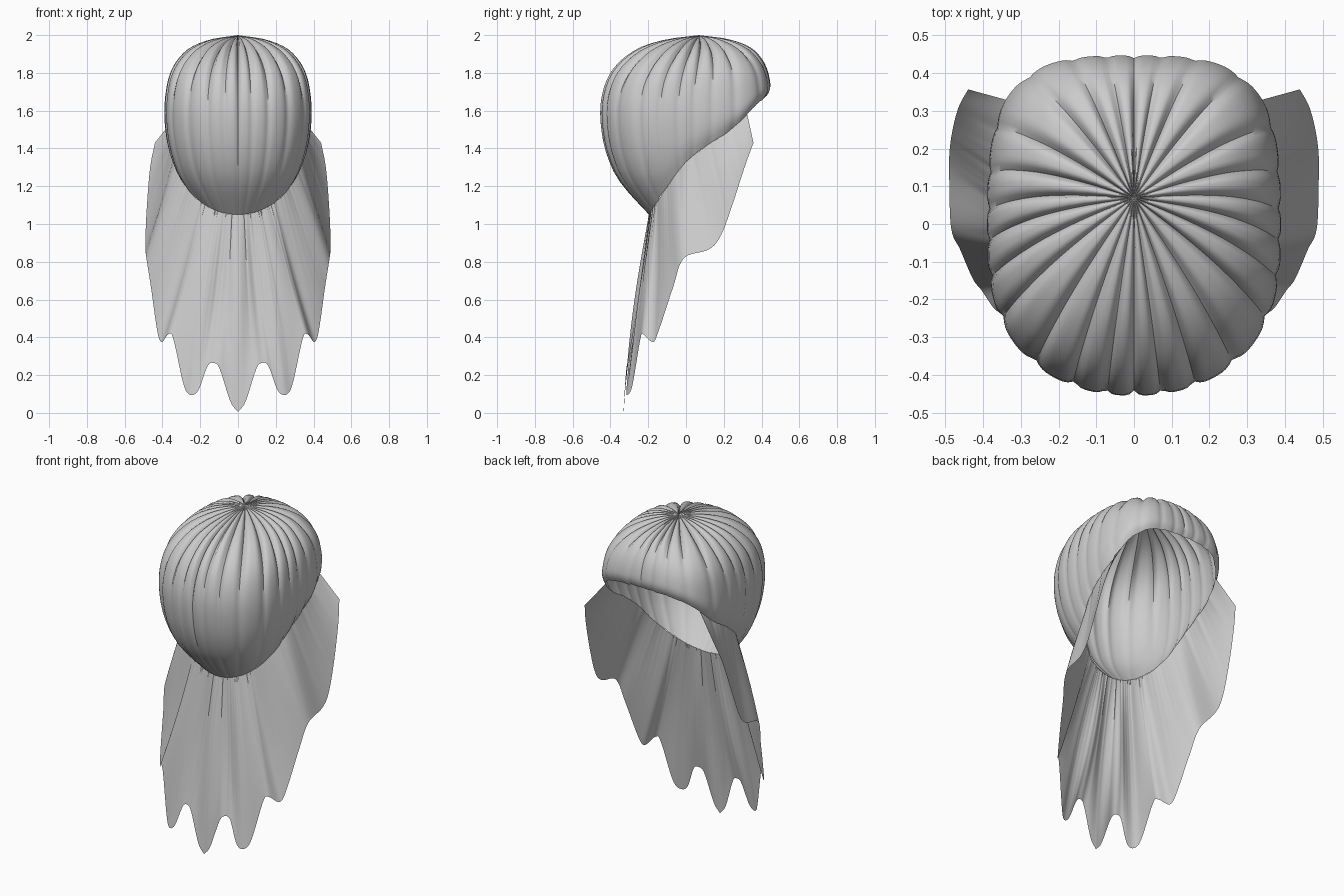
import bpy, bmesh, math

cube = bpy.data.objects.get("Cube")
if cube:
    bpy.data.objects.remove(cube, do_unlink=True)

cloth = bpy.data.materials.new("pale grey cloth")
cloth.use_nodes = True
cloth.diffuse_color = (0.6, 0.6, 0.6, 1)
cloth.node_tree.nodes["Principled BSDF"].inputs["Base Color"].default_value = (0.6, 0.6, 0.6, 1)


def curve(points, t):
    """Piecewise smooth interpolation of (key, values...) rows, Catmull-Rom style."""
    t = min(max(t, points[0][0]), points[-1][0])
    i = 0
    while i < len(points) - 2 and t > points[i + 1][0]:
        i += 1
    p1, p2 = points[i], points[i + 1]
    p0, p3 = points[max(i - 1, 0)], points[min(i + 2, len(points) - 1)]
    h = p2[0] - p1[0]
    f = (t - p1[0]) / h
    out = []
    for k in range(1, len(p1)):
        m1 = (p2[k] - p0[k]) / (p2[0] - p0[0]) * h
        m2 = (p3[k] - p1[k]) / (p3[0] - p1[0]) * h
        out.append((2*f**3 - 3*f**2 + 1) * p1[k] + (f**3 - 2*f**2 + f) * m1
                   + (3*f**2 - 2*f**3) * p2[k] + (f**3 - f**2) * m2)
    return out


def grid_object(name, rows, closed):
    bm = bmesh.new()
    grid = [[bm.verts.new(p) for p in row] for row in rows]
    for a, b in zip(grid, grid[1:]):
        n = len(a)
        for j in range(n if closed else n - 1):
            k = (j + 1) % n
            bm.faces.new((a[j], b[j], b[k], a[k]))
    bmesh.ops.remove_doubles(bm, verts=bm.verts, dist=0.0002)
    mesh = bpy.data.meshes.new(name)
    bm.to_mesh(mesh)
    bm.free()
    obj = bpy.data.objects.new(name, mesh)
    bpy.context.collection.objects.link(obj)
    mesh.materials.append(cloth)
    bpy.context.view_layer.objects.active = obj
    obj.select_set(True)
    bpy.ops.object.shade_smooth_by_angle(angle=math.radians(50))
    obj.select_set(False)
    return obj


# Hood: height -> girth, and height -> how far back the cloth reaches
GIRTH = [(1.03, .40), (1.06, .45), (1.15, .64), (1.25, .81), (1.35, .91), (1.45, .97),
         (1.58, 1), (1.7, .98), (1.8, .92), (1.88, .8), (1.94, .62), (1.98, .34), (2, 0)]
OPENING = [(1.03, -.21), (1.05, -.2), (1.2, -.1), (1.33, 0), (1.42, .12), (1.5, .25), (1.62, .38), (1.69, .46)]


def hood_point(a, z, girth=None):
    s, c = math.sin(a), -math.cos(a)
    n = 2.9 + 0.6 * c
    r = (abs(s)**n + abs(c)**n) ** (-1 / n)
    g = curve(GIRTH, z)[0] if girth is None else girth
    n_top = max(0, (z - 1.6) / 0.4)
    r = (1 - n_top**3) * r + n_top**3          # rounder near the crown
    return .39 * g * r * s, .455 * g * r * c + .07 * n_top**2, z


def rim_height(a):
    z = 1.85
    while z > 1.05:
        if hood_point(a, z)[1] > curve(OPENING, z)[0]:
            break
        z -= 0.004
    return z


def pleat(a):
    wave = abs(math.sin(13 * a + 0.9 * math.sin(4 * a)))
    return (1 - wave) ** 2


def hood(a, s):
    """s runs from the crown (0) to the rim (1)."""
    low = rim_height(a)
    z = 2 - (2 - low) * (1 - math.cos(s * math.pi / 2)) if s < 1 else low
    x, y, z = hood_point(a, z)
    side = min(1, max(0, (low - 1.15) / 0.25))
    tuck = 1 - .05 * side * max(0, (s - .88) / .12) ** 2
    fold = pleat(a) * (.03 + .08 * (1 - s) ** 2) * (1 - .5 * s)
    k = tuck * (1 - fold)
    centre = .07 * (1 - s)
    return x * k, centre + (y - centre) * k, z - .035 * pleat(a) * math.sin(math.pi * min(1, 1.5 * s)) * (1 - s)


COLS, ROWS = 208, 26
grid_object("pleated_hood",
            [[hood(2 * math.pi * j / COLS, i / ROWS) for j in range(COLS)] for i in range(ROWS + 1)], True)

# Ragged drape hem: rim angle, then hem x, y, z on the left half
HEM = [(0, 0, -.33, .005), (6, .04, -.328, .06), (14, .1, -.315, .24), (18, .13, -.305, .265),
       (22, .16, -.305, .25), (29, .21, -.315, .12), (34, .25, -.31, .095), (39, .285, -.285, .14),
       (49, .345, -.24, .4), (54, .37, -.225, .415), (60, .405, -.175, .375), (64, .425, -.15, .42),
       (74, .46, -.07, .66), (85, .485, -.01, .82), (94, .49, .12, .865), (101, .49, .18, .93),
       (112, .482, .245, 1.1), (122, .465, .31, 1.3), (131, .44, .357, 1.43)]


def drape(deg, t):
    side = -1 if deg < 0 else 1
    d = abs(deg)
    x0, y0, z0 = hood(math.radians(d), 1)
    x1, y1, z1 = curve(HEM, d)
    fold = .02 * math.sin(math.pi * t) * math.sin(math.radians(d * 9 + 90)) * (1 - d / 131)
    a = math.radians(d)
    x = x0 + (x1 - x0) * t + fold * math.sin(a)
    y = y0 + (y1 - y0) * t - fold * math.cos(a)
    return side * x, y, z0 + (z1 - z0) * t


STEPS = 131
grid_object("ragged_drape",
            [[drape(131 * j / STEPS, i / 16) for j in range(-STEPS, STEPS + 1)] for i in range(17)], False)
